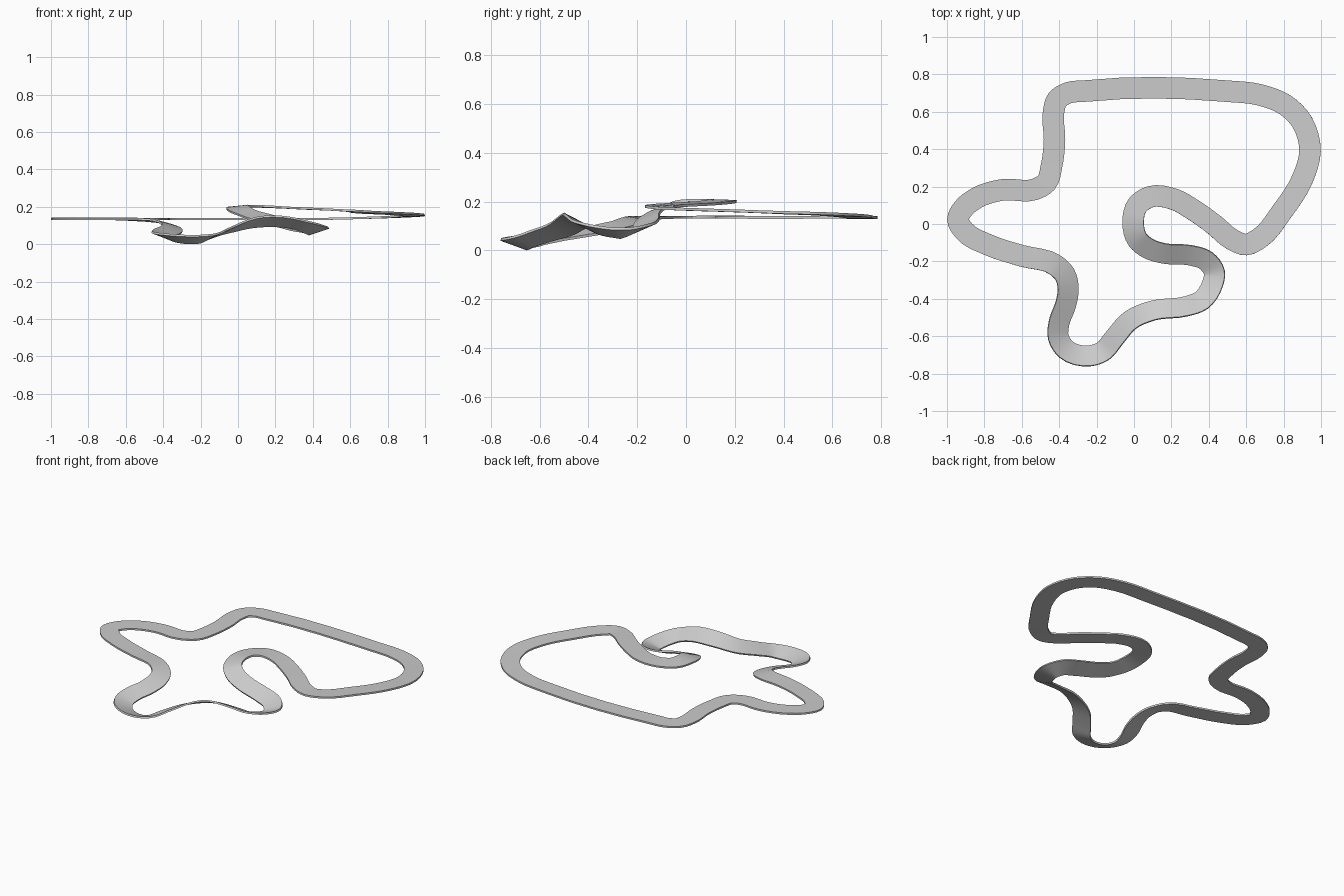
import bpy, bmesh, math
from mathutils import Vector

if "Cube" in bpy.data.objects:
    bpy.data.objects.remove(bpy.data.objects["Cube"])

WIDTH, THICK, STEPS = 0.115, 0.011, 4

# Centre line in plan, anticlockwise from the start seam
PLAN = [(-.44, .315), (-.47, .22), (-.53, .185), (-.70, .183), (-.84, .14), (-.915, .08),
        (-.942, .025), (-.91, -.035), (-.77, -.115), (-.60, -.17), (-.42, -.22), (-.37, -.27),
        (-.352, -.345), (-.365, -.43), (-.40, -.525), (-.405, -.605), (-.365, -.67),
        (-.235, -.705), (-.165, -.68), (-.105, -.61), (-.02, -.515), (.10, -.463),
        (.28, -.44), (.36, -.41), (.42, -.32), (.43, -.26), (.385, -.195), (.30, -.167),
        (.165, -.158), (.075, -.13), (.02, -.085), (-.005, .01), (.018, .10), (.085, .145),
        (.22, .13), (.31, .08), (.43, -.005), (.525, -.083), (.60, -.11), (.67, -.077),
        (.79, .065), (.90, .24), (.941, .39), (.90, .543), (.813, .634), (.674, .69),
        (.485, .711), (-.26, .711), (-.355, .70), (-.41, .665), (-.43, .60), (-.425, .45)]

# Keys: point index, height, bank angle in degrees (right-hand edge raised)
KEYS = [(0, .132, 0), (4, .134, 0), (8, .132, 0), (9, .13, 2), (10, .117, 8), (12, .085, 18),
        (14, .053, 20), (15, .04, 20), (17, .022, 20), (18, .028, 20), (19, .052, 22),
        (21, .115, 27), (22, .112, 26), (24, .072, 18), (25, .067, 18), (27, .095, 24),
        (28, .13, 24), (30, .178, 14), (31, .195, 7), (33, .2, 2), (38, .175, 2),
        (42, .152, 1), (46, .133, 0), (52, .132, 0)]


def key_at(i):
    for a, b in zip(KEYS, KEYS[1:]):
        if a[0] <= i <= b[0]:
            t = (i - a[0]) / (b[0] - a[0])
            return a[1] + (b[1] - a[1]) * t, math.radians(a[2] + (b[2] - a[2]) * t)


pts = [Vector((*p, *key_at(i))) for i, p in enumerate(PLAN)]
n = len(pts)


def chord(i):
    return (pts[(i + 1) % n].xy - pts[i % n].xy).length


def slope(i):
    h0, h1 = chord(i - 1), chord(i)
    d0 = (pts[i % n] - pts[(i - 1) % n]) / h0
    d1 = (pts[(i + 1) % n] - pts[i % n]) / h1
    return (d0 * h1 + d1 * h0) / (h0 + h1)


# Smooth the centre line through the points
path = []
for i in range(n):
    h, a, b = chord(i), pts[i], pts[(i + 1) % n]
    m0, m1 = slope(i) * h, slope(i + 1) * h
    for s in range(STEPS):
        t = s / STEPS
        path.append(a * (2*t**3 - 3*t*t + 1) + m0 * (t**3 - 2*t*t + t)
                    + b * (3*t*t - 2*t**3) + m1 * (t**3 - t*t))

# Sweep a thin banked slab along the closed path
bm = bmesh.new()
rings = []
for i, p in enumerate(path):
    d = (path[(i + 1) % len(path)] - path[i - 1]).xy.normalized()
    right = Vector((d.y, -d.x, 0))
    up = Vector((0, 0, 1))
    side = (right * math.cos(p.w) + up * math.sin(p.w)) * WIDTH / 2
    nrm = (up * math.cos(p.w) - right * math.sin(p.w)) * THICK / 2
    c = p.xyz
    rings.append([bm.verts.new(c + o) for o in
                  (side + nrm, nrm - side, -side - nrm, side - nrm)])
for i, r in enumerate(rings):
    q = rings[(i + 1) % len(rings)]
    for k in range(4):
        j = (k + 1) % 4
        bm.faces.new((r[k], q[k], q[j], r[j]))
bmesh.ops.recalc_face_normals(bm, faces=bm.faces)

# Rest the lowest edge on the ground
low = min(v.co.z for v in bm.verts)
bmesh.ops.translate(bm, verts=bm.verts, vec=(0, 0, -low))
mesh = bpy.data.meshes.new("track_ribbon")
bm.to_mesh(mesh)
bm.free()
track = bpy.data.objects.new("track_ribbon", mesh)
bpy.context.collection.objects.link(track)
bpy.context.view_layer.objects.active = track
track.select_set(True)
bpy.ops.object.shade_smooth_by_angle(angle=math.radians(30))
